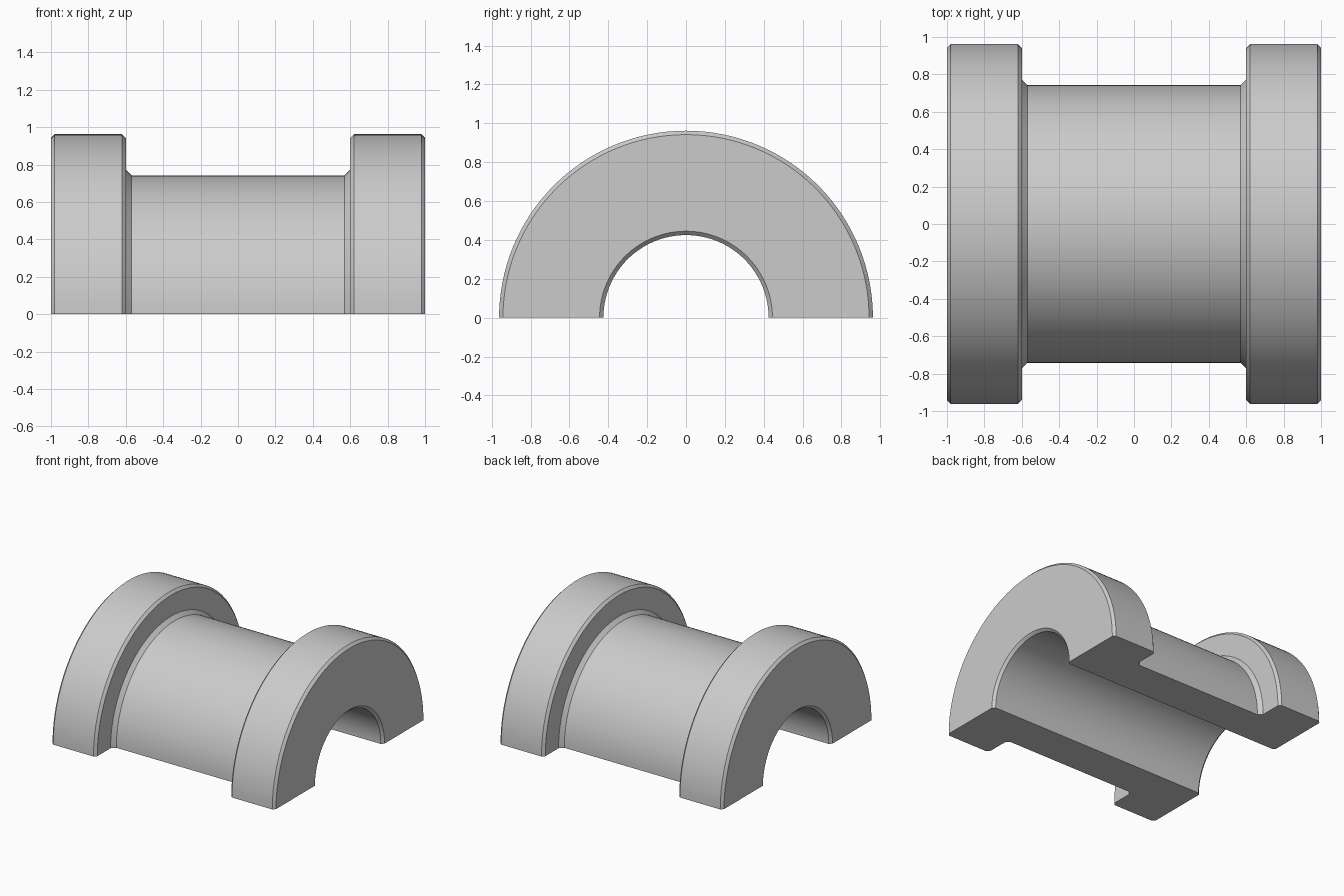
import bpy
import bmesh
import math
from mathutils import Vector, Matrix

cube = bpy.data.objects.get("Cube")
if cube:
    bpy.data.objects.remove(cube, do_unlink=True)

# Plain grey metal
grey = bpy.data.materials.new("grey metal")
grey.use_nodes = True
colour = (0.6, 0.6, 0.6, 1.0)
grey.diffuse_color = colour
grey.node_tree.nodes["Principled BSDF"].inputs["Base Color"].default_value = colour

# Main dimensions
LENGTH, FLANGE_IN = 1.0, 0.6
BORE, SLEEVE, FLANGE = 0.425, 0.742, 0.962
EDGE, FILLET = 0.02, 0.03
SEGMENTS = 64

# Half of the wall section as (x, radius), from the bore to the sleeve
half = [
    (LENGTH - EDGE, BORE),
    (LENGTH, BORE + EDGE),
    (LENGTH, FLANGE - EDGE),
    (LENGTH - EDGE, FLANGE),
    (FLANGE_IN + EDGE, FLANGE),
    (FLANGE_IN, FLANGE - EDGE),
    (FLANGE_IN, SLEEVE + FILLET),
    (FLANGE_IN - FILLET, SLEEVE),
]
section = half + [(-x, r) for x, r in reversed(half)]

# Half bushing: the section swept through half a turn about the x axis
bm = bmesh.new()
rings = []
for i in range(SEGMENTS + 1):
    turn = Matrix.Rotation(math.pi * i / SEGMENTS, 3, 'X')
    rings.append([bm.verts.new(turn @ Vector((x, r, 0))) for x, r in section])

count = len(section)
for a, b in zip(rings, rings[1:]):
    for j in range(count):
        k = (j + 1) % count
        bm.faces.new((a[j], a[k], b[k], b[j]))

# Flat mating faces at both ends of the sweep
bm.faces.new(rings[0])
bm.faces.new(rings[-1])
bmesh.ops.recalc_face_normals(bm, faces=bm.faces)

mesh = bpy.data.meshes.new("half_bushing")
bm.to_mesh(mesh)
bm.free()
mesh.materials.append(grey)
bushing = bpy.data.objects.new("half_bushing", mesh)
bpy.context.collection.objects.link(bushing)

# Smooth curved walls, crisp rims
bpy.context.view_layer.objects.active = bushing
bushing.select_set(True)
bpy.ops.object.shade_smooth_by_angle(angle=math.radians(30))
